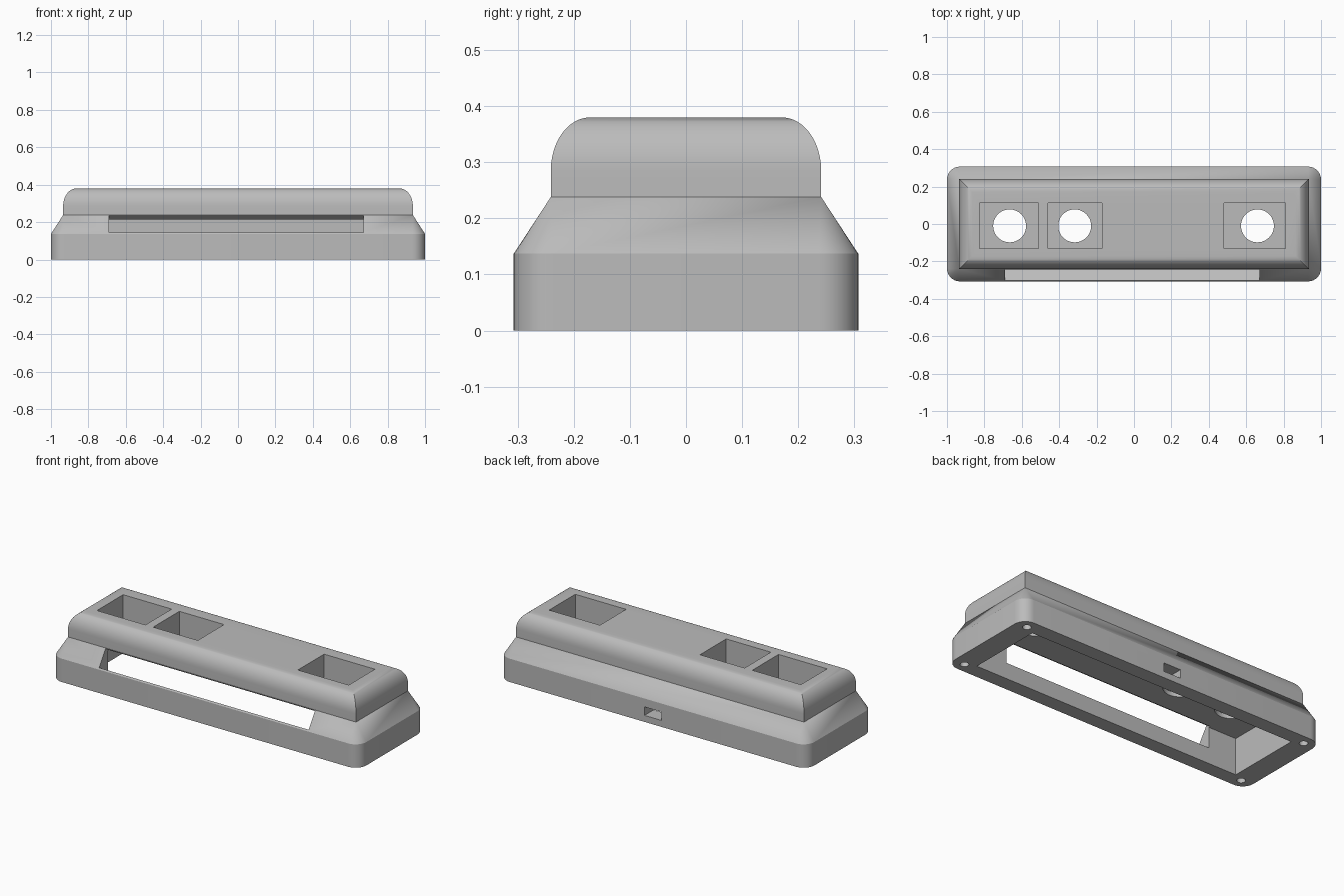
import bpy, bmesh, math
from mathutils import Matrix, Vector

cube = bpy.data.objects.get("Cube")
if cube:
    bpy.data.objects.remove(cube, do_unlink=True)

grey = bpy.data.materials.new("plain_grey")
grey.use_nodes = True
grey.diffuse_color = (0.5, 0.5, 0.5, 1)
grey.node_tree.nodes["Principled BSDF"].inputs["Base Color"].default_value = (0.5, 0.5, 0.5, 1)


def make_object(name, bm):
    bmesh.ops.recalc_face_normals(bm, faces=bm.faces)
    mesh = bpy.data.meshes.new(name)
    bm.to_mesh(mesh)
    bm.free()
    mesh.materials.append(grey)
    obj = bpy.data.objects.new(name, mesh)
    bpy.context.collection.objects.link(obj)
    return obj


def ring(bm, hx, hy, z, r, steps=8):
    """Rounded rectangle loop; a zero radius gives square corners."""
    verts = []
    for quadrant, (sx, sy) in enumerate([(1, 1), (-1, 1), (-1, -1), (1, -1)]):
        for i in range(steps + 1):
            a = (quadrant + i / steps) * math.pi / 2
            verts.append(bm.verts.new((sx * (hx - r) + r * math.cos(a),
                                       sy * (hy - r) + r * math.sin(a), z)))
    return verts


# Outer shell: rounded base, sloped shoulder, upper block with curved rim
bm = bmesh.new()
levels = [(1.0, 0.307, 0.0, 0.07), (1.0, 0.307, 0.137, 0.07), (0.935, 0.241, 0.238, 0)]
for i in range(13):
    a = i / 12 * math.pi / 2
    inset = 0.07 * (1 - math.cos(a))
    levels.append((0.935 - inset, 0.241 - inset, 0.285 + 0.095 * math.sin(a), 0))
rings = [ring(bm, *level) for level in levels]
for low, high in zip(rings, rings[1:]):
    for i in range(len(low)):
        j = (i + 1) % len(low)
        bm.faces.new((low[i], low[j], high[j], high[i]))
bm.faces.new(rings[0])
bm.faces.new(rings[-1])
bmesh.ops.remove_doubles(bm, verts=bm.verts, dist=0.0005)
case = make_object("case", bm)

cutters = []


def cut_box(name, xs, ys, zs, matrix=Matrix()):
    bm = bmesh.new()
    size = [b - a for a, b in (xs, ys, zs)]
    mid = Vector([(a + b) / 2 for a, b in (xs, ys, zs)])
    bmesh.ops.create_cube(bm, size=1, matrix=matrix @ Matrix.Translation(mid)
                          @ Matrix.Diagonal((*size, 1)))
    cutters.append(make_object(name, bm))


def cut_hole(name, x, y, radius, z0, z1, sides=48):
    bm = bmesh.new()
    bmesh.ops.create_cone(bm, cap_ends=True, segments=sides, radius1=radius,
                          radius2=radius, depth=z1 - z0,
                          matrix=Matrix.Translation((x, y, (z0 + z1) / 2)))
    cutters.append(make_object(name, bm))


# Open underside and the recess in its ceiling
cut_box("cavity", (-0.87, 0.87), (-0.222, 0.222), (-0.1, 0.215))
cut_box("ceiling_recess", (-0.15, 0.4), (-0.06, 0.08), (0.2, 0.3))

# Top pockets, each with a round hole through its floor
for x0, x1, hole_x in [(-0.825, -0.51, -0.665), (-0.46, -0.17, -0.317), (0.48, 0.81, 0.66)]:
    cut_box("pocket", (x0, x1), (-0.13, 0.113), (0.24, 0.5))
    cut_hole("pocket_hole", hole_x, -0.01, 0.088, 0.15, 0.3)

# Long front window, cut square to the sloped shoulder
slope = math.atan2(0.101, 0.066)
tilt = Matrix.Translation((0, -0.307, 0.137)) @ Matrix.Rotation(slope, 4, 'X')
cut_box("window", (-0.69, 0.67), (0.01, 0.118), (-0.17, 0.1), tilt)

# Cable port in the back
cut_box("cable_port", (-0.055, 0.055), (0.15, 0.4), (0.038, 0.088))

# Screw holes in the corners of the base
for sx in (-1, 1):
    for sy in (-1, 1):
        cut_hole("screw_hole", sx * 0.93, sy * 0.25, 0.023, -0.05, 0.1, 24)

# Apply every cut, then discard the cutters
for cutter in cutters:
    mod = case.modifiers.new(cutter.name, 'BOOLEAN')
    mod.operation = 'DIFFERENCE'
    mod.solver = 'EXACT'
    mod.object = cutter
    cutter.hide_render = True
depsgraph = bpy.context.evaluated_depsgraph_get()
result = bpy.data.meshes.new_from_object(case.evaluated_get(depsgraph))
case.modifiers.clear()
case.data = result
for cutter in cutters:
    bpy.data.objects.remove(cutter, do_unlink=True)

bpy.ops.object.select_all(action='DESELECT')
case.select_set(True)
bpy.context.view_layer.objects.active = case
bpy.ops.object.shade_smooth_by_angle(angle=math.radians(25))
